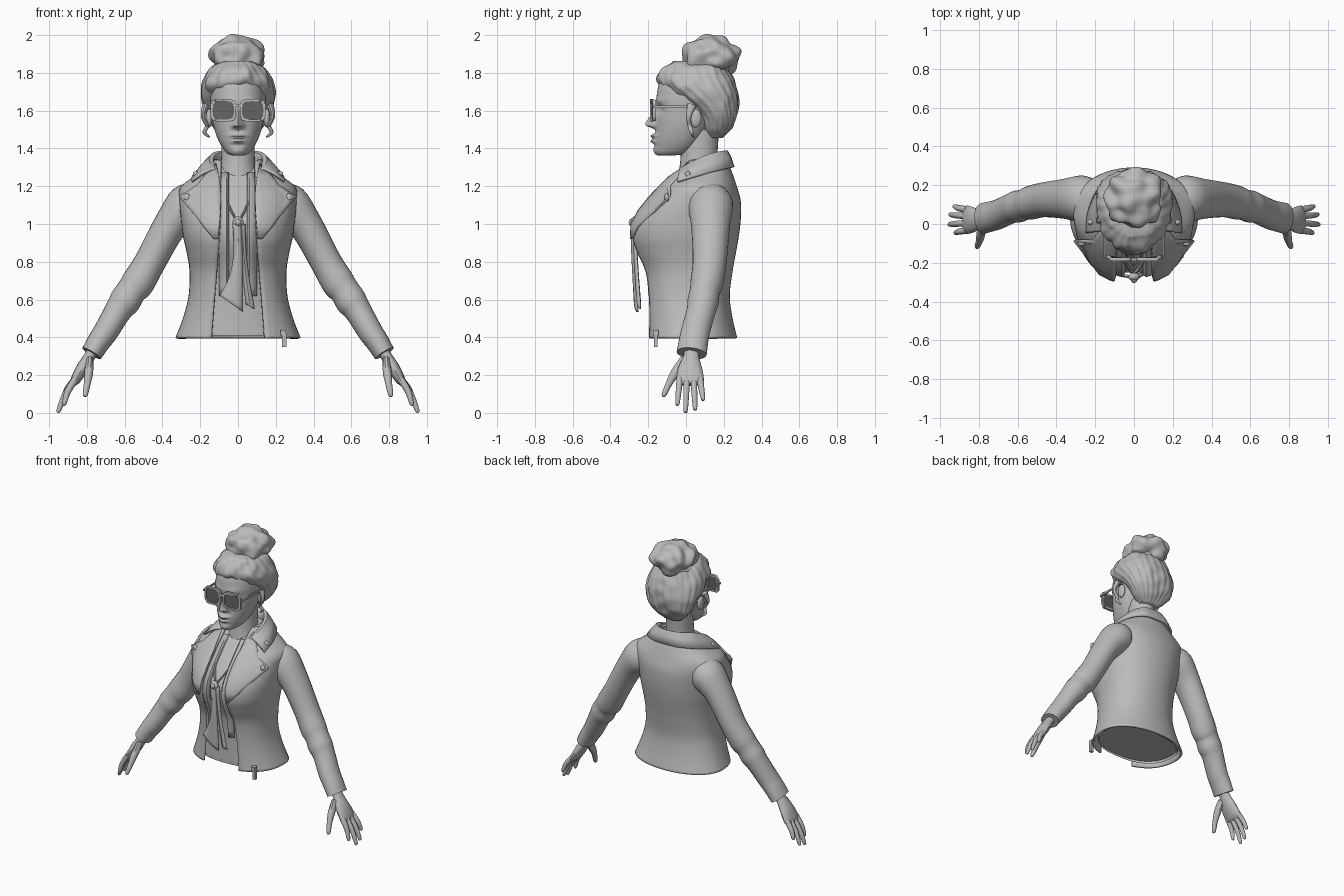
import bpy, bmesh, math
from mathutils import Vector, noise

if "Cube" in bpy.data.objects:
    bpy.data.objects.remove(bpy.data.objects["Cube"])


def material(name, v):
    m = bpy.data.materials.new(name)
    m.diffuse_color = (v, v, v, 1)
    m.use_nodes = True
    m.node_tree.nodes["Principled BSDF"].inputs["Base Color"].default_value = m.diffuse_color
    return m


GREY = material("plain_grey", 0.5)
DARK = material("lens_dark_grey", 0.13)


def spline(pts, n=5):
    """Catmull-Rom samples through tuples of any length."""
    out = []
    for i in range(len(pts) - 1):
        a, b, c, d = (pts[max(i - 1, 0)], pts[i], pts[i + 1], pts[min(i + 2, len(pts) - 1)])
        for k in range(n):
            t = k / n
            out.append(tuple(0.5 * (2 * q + (r - p) * t + (2 * p - 5 * q + 4 * r - s) * t * t
                                    + (3 * q - p - 3 * r + s) * t ** 3)
                             for p, q, r, s in zip(a, b, c, d)))
    return out + [tuple(pts[-1])]


def finish(name, bm, mat=GREY, mirror=False, solid=0, angle=40):
    bmesh.ops.recalc_face_normals(bm, faces=bm.faces)
    me = bpy.data.meshes.new(name)
    bm.to_mesh(me)
    bm.free()
    me.materials.append(mat)
    ob = bpy.data.objects.new(name, me)
    bpy.context.collection.objects.link(ob)
    bpy.ops.object.select_all(action='DESELECT')
    ob.select_set(True)
    bpy.context.view_layer.objects.active = ob
    bpy.ops.object.shade_smooth_by_angle(angle=math.radians(angle))
    if solid:
        m = ob.modifiers.new("thickness", 'SOLIDIFY')
        m.thickness, m.offset = solid, 0
    if mirror:
        ob.modifiers.new("mirror", 'MIRROR')
    return ob


def loft(name, rows, closed=True, cap=True, **kw):
    bm = bmesh.new()
    vs = [[bm.verts.new(p) for p in r] for r in rows]
    n = len(rows[0])
    for a, b in zip(vs, vs[1:]):
        for i in range(n if closed else n - 1):
            j = (i + 1) % n
            bm.faces.new((a[i], a[j], b[j], b[i]))
    if closed and cap:
        bm.faces.new(vs[0])
        bm.faces.new(vs[-1])
    return finish(name, bm, **kw)


def tube(name, pts, sides=16, n=4, **kw):
    """Oval tube; each point is x, y, z, radius across, radius along y."""
    p = spline(pts, n)
    rows = []
    for i, q in enumerate(p):
        t = (Vector(p[min(i + 1, len(p) - 1)][:3]) - Vector(p[max(i - 1, 0)][:3])).normalized()
        u = (Vector((0, 1, 0)) - t * t.y).normalized()
        v = t.cross(u)
        rows.append([Vector(q[:3]) + v * q[3] * math.cos(k * math.tau / sides)
                     + u * q[4] * math.sin(k * math.tau / sides) for k in range(sides)])
    return loft(name, rows, **kw)


def ring(row, n=2.4, seg=48, t0=0.0):
    """Oval section (z, half width, front y, back y), starting at the front."""
    z, w, f, b = row
    c = (f + b) / 2 + 0.03 * min(1, (b - f) / 0.3)
    out = []
    for i in range(seg):
        t = t0 + (math.tau - 2 * t0) * i / (seg - 1) if t0 else math.tau * i / seg
        s, k = math.sin(t), math.cos(t)
        e = n if k > 0 else 2.1
        x = w * math.copysign(abs(s) ** (2 / e), s)
        y = c - math.copysign(abs(k) ** (2 / e), k) * ((c - f) if k > 0 else (b - c))
        out.append(Vector((x, y, z)))
    return out


def ball(name, c, r, rough=0, freq=10, mirror=False, sub=4):
    bm = bmesh.new()
    bmesh.ops.create_icosphere(bm, subdivisions=sub, radius=1)
    for v in bm.verts:
        p = Vector([c[i] + v.co[i] * r[i] for i in range(3)])
        v.co = p + v.co * rough * noise.noise(p * freq)
    return finish(name, bm, mirror=mirror, angle=60)


def box(name, c, s, **kw):
    bm = bmesh.new()
    bmesh.ops.create_cube(bm, size=1)
    for v in bm.verts:
        v.co = [c[i] + v.co[i] * s[i] for i in range(3)]
    return finish(name, bm, **kw)


# Jacket body: open front shell
BODY = spline([(0.395, .325, -.205, .265), (0.5, .285, -.205, .24), (0.62, .255, -.21, .225),
               (0.75, .25, -.225, .24), (0.85, .265, -.265, .258), (0.93, .283, -.287, .272),
               (1.02, .295, -.272, .283), (1.12, .305, -.20, .283), (1.19, .30, -.135, .265),
               (1.25, .225, -.08, .245), (1.29, .175, -.04, .23), (1.335, .125, .0, .21)])
OPEN = spline([(0.395, .14), (0.6, .125), (0.9, .10), (1.1, .09), (1.335, .09)])


def lookup(tab, z):
    z = min(max(z, tab[0][0]), tab[-1][0])
    for a, b in zip(tab, tab[1:]):
        if z <= b[0]:
            t = (z - a[0]) / (b[0] - a[0])
            return [p + (q - p) * t for p, q in zip(a, b)]
    return tab[-1]


def front_y(x, z):
    _, w, f, b = lookup(BODY, z)
    c = (f + b) / 2 + 0.03
    return c - (c - f) * (1 - min(abs(x) / w, .88) ** 2.4) ** (1 / 2.4)


rows = []
for r in BODY:
    xo = lookup(OPEN, r[0])[1]
    rows.append(ring(r, seg=56, t0=math.asin(min(.95, (xo / r[1]) ** 1.2))))
loft("jacket_body", rows, closed=False, solid=0.014)

# Shirt and chest inside the jacket
loft("shirt", [ring((z + (.03 if i == 0 else 0), w - .025, f + .035, b - .025))
               for i, (z, w, f, b) in enumerate(BODY)])

# Sleeves with elbow folds
tube("sleeve", [(.20, .13, 1.15, .08, .09), (.265, .13, 1.10, .115, .12), (.36, .13, .99, .09, .103),
                (.465, .125, .80, .083, .09), (.53, .11, .69, .088, .087), (.565, .1, .645, .08, .08),
                (.60, .09, .59, .083, .083), (.635, .08, .54, .072, .077), (.70, .05, .43, .066, .077),
                (.735, .04, .38, .062, .078), (.775, .03, .315, .057, .08)], sides=24, mirror=True)

# Hands
tube("palm", [(.755, .03, .355, .032, .04), (.785, .028, .30, .03, .042), (.825, .022, .235, .033, .064),
              (.86, .022, .175, .026, .073), (.875, .022, .15, .014, .066)], mirror=True)
for nm, y0, y1, x1, z1 in (("index", -.033, -.045, .925, .04), ("middle", .004, -.002, .955, .002),
                           ("ring", .041, .048, .95, .015), ("little", .074, .09, .93, .065)):
    xm, zm = (.86 + x1) / 2 + .008, (.18 + z1) / 2 + .004
    tube(nm + "_finger", [(.86, y0, .18, .019, .018), (xm, (y0 + y1) / 2, zm, .017, .016),
                          (x1 - .006, y1, z1 + .012, .012, .012), (x1, y1, z1, .005, .005)],
         sides=10, mirror=True)
tube("thumb", [(.785, -.005, .28, .02, .03), (.79, -.055, .215, .023, .026), (.798, -.09, .155, .018, .018),
               (.808, -.115, .10, .014, .014), (.81, -.12, .085, .006, .006)], sides=10, mirror=True)

# Collar: stand, fold and outer fall, with a pointed front end
fold = spline([(0, .215, 1.385), (.075, .2, 1.385), (.128, .13, 1.37), (.14, .05, 1.335), (.12, -.03, 1.29)])
fall = spline([(0, .25, 1.30), (.1, .24, 1.298), (.185, .175, 1.285), (.235, .06, 1.255), (.245, -.045, 1.225)])
rows = []
for a, b in zip(fold, fall):
    a, b = Vector(a), Vector(b)
    stand = Vector((a.x * .85, .06 + (a.y - .06) * .8, a.z - .08))
    rows.append([stand, a - Vector((a.x * .04, .004, .008)), a.lerp(b, .12) + Vector((0, 0, .008)),
                 a.lerp(b, .55) + Vector((0, 0, .012)), b])
loft("collar", rows, closed=False, solid=0.014, mirror=True)

# Lapels laid over the front of the jacket
inner = [(.115, 1.32), (.10, 1.25), (.092, 1.19), (.09, 1.14), (.092, 1.07), (.098, 1.0), (.105, .92)]
outer = [(.135, 1.30), (.18, 1.25), (.215, 1.205), (.31, 1.145), (.24, 1.06), (.18, .985), (.125, .92)]
rows = []
for (xi, zi), (xo, zo) in zip(inner, outer):
    row = []
    for k in range(7):
        x, z = xi + (xo - xi) * k / 6, zi + (zo - zi) * k / 6
        row.append(Vector((x, front_y(x, z) - .018, z)))
    rows.append(row)
loft("lapel", rows, closed=False, solid=0.012, mirror=True)
ball("lapel_stud", (.27, front_y(.27, 1.14) - .03, 1.14), (.02, .014, .022), mirror=True, sub=2)
ball("collar_stud", (.222, .01, 1.262), (.018, .016, .018), mirror=True, sub=2)

# Zip pull at the hem
box("zip_pull", (.245, -.16, .385), (.022, .02, .07))
box("zip_slider", (.24, -.16, .425), (.03, .03, .03))

# Neckline chain, pendant, shirt edges and hanging scarf ends
tube("neckline_chain", [(x, front_y(x, z) + .024, z, .006, .008) for x, z in
                        ((.1, 1.25), (.08, 1.18), (.05, 1.1), (.02, 1.04), (.0, 1.01))], sides=8, mirror=True)
ball("pendant", (0, -.272, 1.008), (.03, .022, .032), sub=3)
ball("pendant_stone", (0, -.29, 1.008), (.017, .014, .019), sub=2)
rows = [[Vector((x, front_y(x, z) + d, z)) for x, d in ((.05, .03), (.062, .012), (.1, .016))]
        for z in [.62 + .05 * i for i in range(14)]]
loft("shirt_front_edge", rows, closed=False, solid=.008, mirror=True)


def scarf(name, left, right, y):
    rows = []
    for (xa, za), (xb, zb) in zip(spline(left), spline(right)):
        rows.append([Vector((xa + (xb - xa) * k / 4, y - .012 * math.sin(math.pi * k / 4)
                             + .09 * max(0, .95 - za) ** 1.5, za + (zb - za) * k / 4)) for k in range(5)])
    loft(name, rows, closed=False, solid=.012)


scarf("scarf_end_wide", [(-.025, 1.0), (-.02, .85), (-.045, .72), (-.095, .62)],
      [(.015, 1.0), (.02, .85), (.025, .7), (.025, .535)], -.275)
scarf("scarf_end_narrow", [(.0, 1.0), (.02, .85), (.03, .72), (.045, .575)],
      [(.035, 1.0), (.04, .85), (.055, .72), (.085, .55)], -.262)

# Neck and head
tube("neck", [(0, .06, 1.2, .12, .11), (0, .065, 1.29, .095, .1), (0, .07, 1.38, .088, .097),
              (0, .075, 1.5, .09, .1)], sides=28)
rows = []
for r in spline([(1.362, .025, -.145, -.07), (1.372, .055, -.16, .0), (1.40, .08, -.165, .05),
                 (1.45, .107, -.163, .09), (1.52, .13, -.16, .13), (1.60, .143, -.157, .16),
                 (1.68, .147, -.155, .18), (1.75, .135, -.14, .18), (1.80, .1, -.1, .15)], 8):
    pts = ring(r, n=2.2, seg=72)
    for p in pts:
        if p.y < 0:
            def bump(x, z, sx, sz):
                return math.exp(-((abs(p.x) - x) / sx) ** 2 - ((p.z - z) / sz) ** 2)
            p.y -= .056 * bump(0, 1.525, .02, .06 if p.z > 1.525 else .016)
            p.y -= .018 * bump(.022, 1.52, .014, .014)
            p.y -= .027 * bump(0, 1.466, .04, .012) + .025 * bump(0, 1.438, .036, .012)
            p.y -= .008 * bump(0, 1.39, .04, .02) + .006 * bump(.06, 1.655, .05, .015)
            p.y += .02 * bump(.06, 1.605, .035, .025)
    rows.append(pts)
loft("head", rows)
ball("ear", (.153, .05, 1.56), (.018, .033, .05), mirror=True, sub=3)

# Hair swept up into a bun
rows = []
for r in spline([(1.455, .07, .10, .19), (1.50, .125, .085, .235), (1.56, .163, .06, .263),
                 (1.62, .186, .0, .275), (1.68, .197, -.075, .275), (1.73, .193, -.135, .265),
                 (1.78, .175, -.148, .245), (1.83, .14, -.12, .215), (1.862, .08, -.06, .16)], 6):
    pts = ring(r, n=2.1, seg=96)
    for i, p in enumerate(pts):
        d = Vector((p.x, p.y - .07, 0)).normalized()
        lump = .022 if p.y < 0 else .01
        p += d * (lump * noise.noise(p * 14) + .003 * math.sin(i / 96 * math.tau * 22 + p.z * 18))
    rows.append(pts)
loft("hair", rows, angle=60)
ball("hair_bun", (0, .13, 1.888), (.15, .155, .108), rough=.032, freq=13, sub=5)
ball("bun_base", (0, .1, 1.82), (.13, .13, .06), rough=.015)
tube("loose_curl", [(.17, .03, 1.63, .02, .025), (.185, .015, 1.57, .012, .014), (.165, .02, 1.52, .01, .012),
                    (.178, .03, 1.485, .01, .01), (.15, .04, 1.46, .004, .005)], sides=10, mirror=True)

# Glasses: rounded square rims, lenses, bridge and temples


def rim_loop(w, h, y):
    out = []
    for i in range(32):
        c, s = math.cos(math.tau * i / 32), math.sin(math.tau * i / 32)
        out.append(Vector((.078 + w * math.copysign(abs(c) ** .5, c),
                           y + .012 * (c > .5), 1.602 + h * math.copysign(abs(s) ** .5, s))))
    return out


rim = [rim_loop(.068, .06, -.172), rim_loop(.068, .06, -.19), rim_loop(.056, .048, -.19),
       rim_loop(.056, .048, -.172)]
loft("glasses_rim", rim + [rim[0]], cap=False, mirror=True)
loft("glasses_lens", [rim_loop(.058, .05, -.183), rim_loop(.058, .05, -.176)], mat=DARK, mirror=True)
box("glasses_bridge", (0, -.183, 1.628), (.04, .014, .016))
box("glasses_temple", (.153, -.06, 1.62), (.009, .23, .014), mirror=True)
